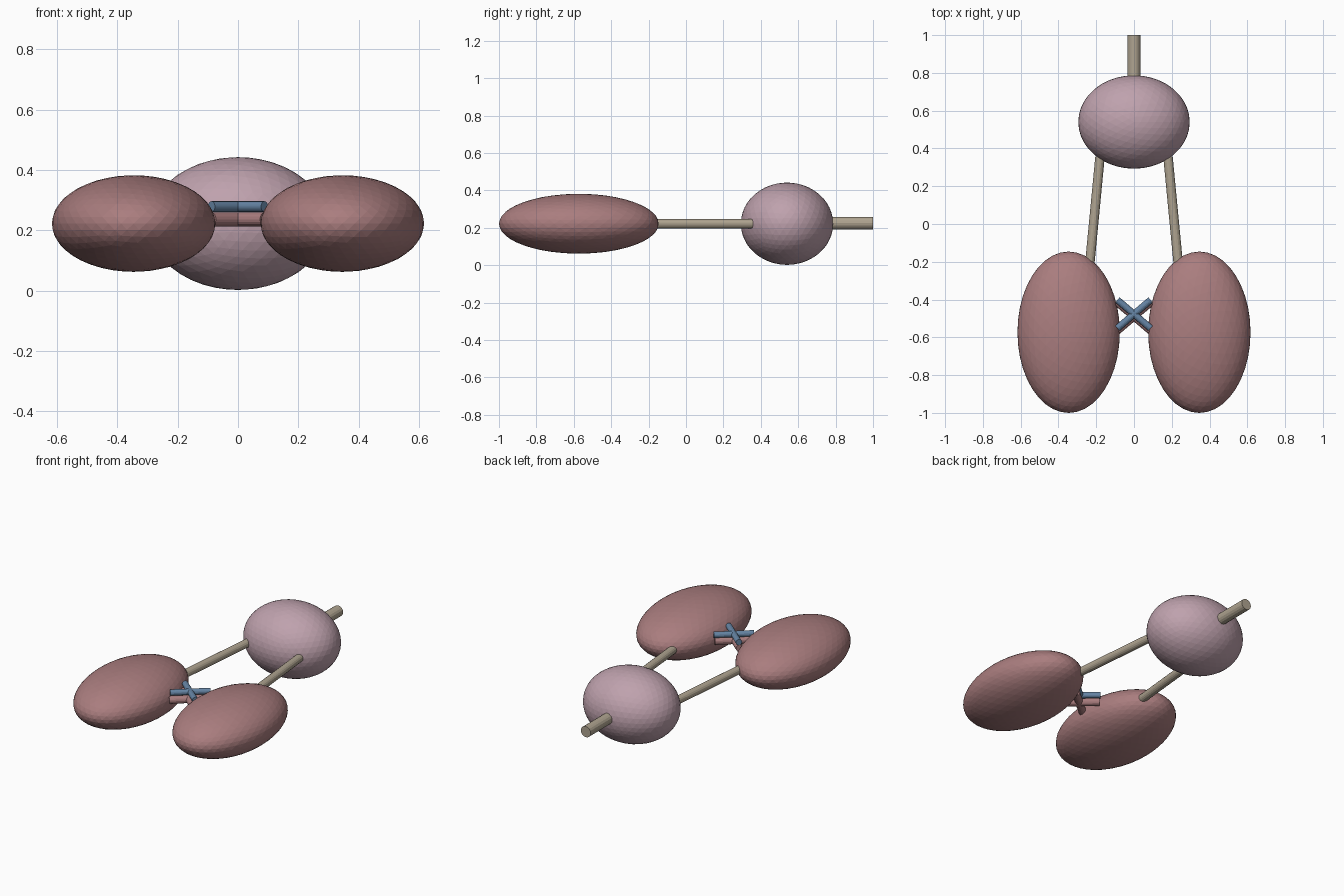
import bpy
from mathutils import Vector

if "Cube" in bpy.data.objects:
    bpy.data.objects.remove(bpy.data.objects["Cube"])


def material(name, rgb):
    m = bpy.data.materials.new(name)
    m.diffuse_color = (*rgb, 1)
    m.use_nodes = True
    m.node_tree.nodes["Principled BSDF"].inputs["Base Color"].default_value = m.diffuse_color
    return m


KIDNEY = material("kidney red", (0.40, 0.205, 0.21))
BLADDER = material("bladder pink", (0.52, 0.36, 0.42))
TUBE = material("tube beige", (0.43, 0.37, 0.28))
VEIN = material("vein blue", (0.13, 0.23, 0.37))
Z = 0.222  # height of the common middle plane


def ellipsoid(name, centre, radii, mat):
    bpy.ops.mesh.primitive_ico_sphere_add(subdivisions=4, radius=1, location=centre)
    o = bpy.context.object
    o.name = name
    o.scale = radii
    bpy.ops.object.transform_apply(location=False, rotation=False, scale=True)
    o.data.materials.append(mat)


def tube(name, start, end, radius, mat):
    a, b = Vector(start), Vector(end)
    bpy.ops.mesh.primitive_cylinder_add(vertices=16, radius=radius, depth=(b - a).length,
                                        location=(a + b) / 2)
    o = bpy.context.object
    o.name = name
    o.rotation_euler = (b - a).to_track_quat('Z', 'Y').to_euler()
    o.data.materials.append(mat)


# bladder and outlet tube
ellipsoid("bladder", (0, 0.54, Z), (0.295, 0.247, 0.22), BLADDER)
tube("outlet_tube", (0, 0.7, 0.225), (0, 1.0, 0.225), 0.034, TUBE)

for side, s in (("left", -1), ("right", 1)):
    # kidney and the tube down to the bladder
    ellipsoid(side + "_kidney", (s * 0.346, -0.573, Z), (0.271, 0.427, 0.16), KIDNEY)
    tube(side + "_ureter", (s * 0.238, -0.25, Z), (s * 0.18, 0.355, Z), 0.025, TUBE)
    # crossing vessels between the kidneys
    tube(side + "_vein", (s * 0.088, -0.402, 0.278), (-s * 0.088, -0.552, 0.278), 0.018, VEIN)
    tube(side + "_artery", (s * 0.088, -0.412, 0.236), (-s * 0.088, -0.562, 0.236), 0.023, KIDNEY)
